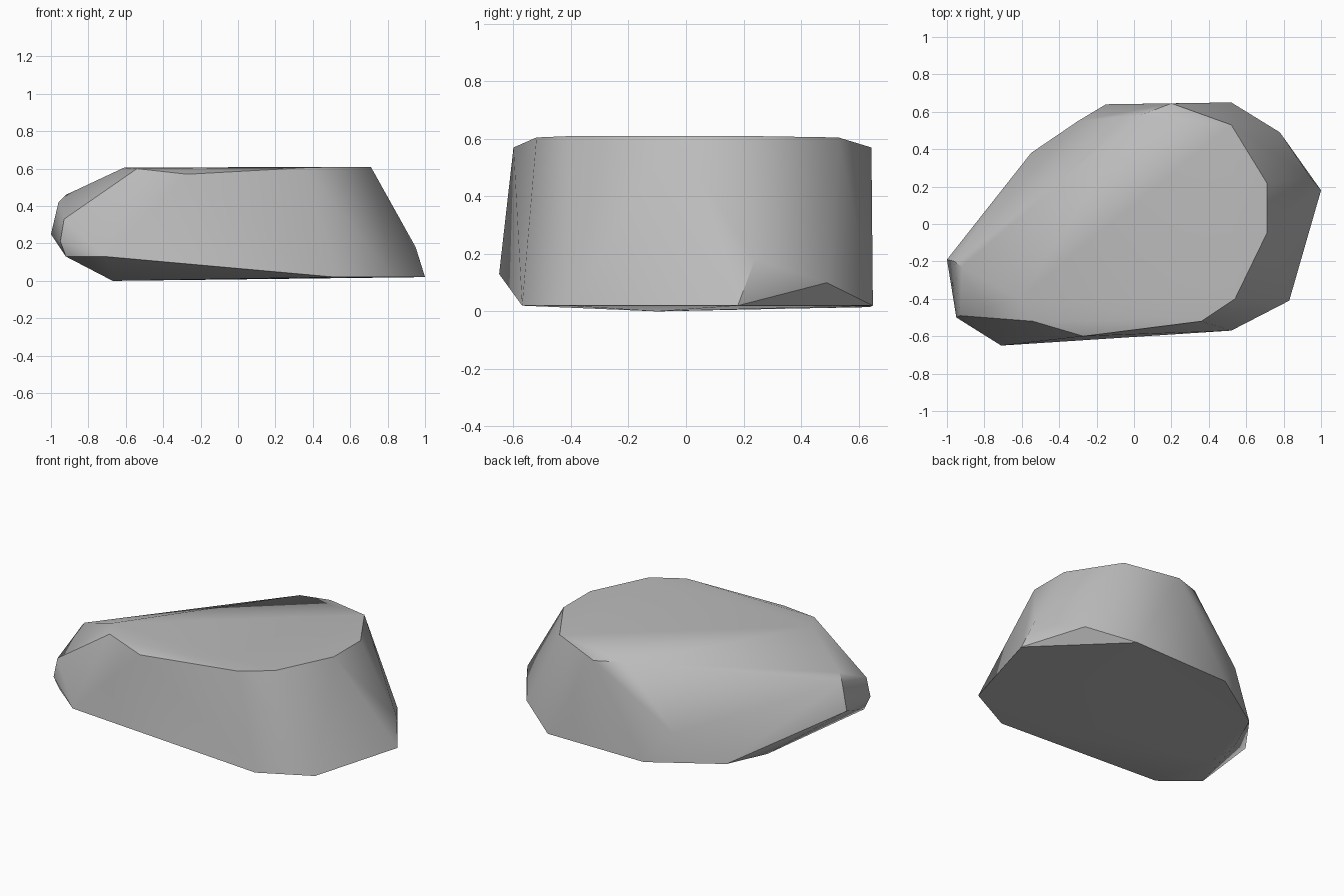
import bpy, bmesh, math

cube = bpy.data.objects.get("Cube")
if cube:
    bpy.data.objects.remove(cube, do_unlink=True)

# Stone colour
mat = bpy.data.materials.new("stone grey")
mat.use_nodes = True
grey = (0.5, 0.5, 0.5, 1)
mat.diffuse_color = grey
mat.node_tree.nodes["Principled BSDF"].inputs["Base Color"].default_value = grey

# Corners of the boulder: flat crown, sloping shoulder, narrow end, base
crown = [(-.54, -.52, .6), (-.27, -.6, .57), (.36, -.52, .605), (.54, -.4, .61),
         (.71, -.05, .61), (.71, .22, .61), (.52, .53, .605), (.2, .645, .57),
         (.03, .58, .58), (-.61, -.4, .605)]
narrow_end = [(-.92, -.23, .46), (-.96, -.2, .42), (-1, -.19, .25),
              (-.93, -.49, .33), (-.95, -.5, .21), (-.92, -.48, .13), (-.71, -.65, .13)]
sides = [(.95, .24, .18), (.78, .49, .1), (-.3, .55, .2)]
base = [(1, .18, .02), (.83, -.41, .02), (.52, -.57, .02), (.52, .65, .02),
        (-.15, .64, .015), (-.55, .38, .01), (-.66, .12, .005), (-.67, -.1, 0)]

# Boulder: convex skin around the corners
bm = bmesh.new()
for co in crown + narrow_end + sides + base:
    bm.verts.new(co)
hull = bmesh.ops.convex_hull(bm, input=bm.verts)
spare = {v for v in hull["geom_interior"] if isinstance(v, bmesh.types.BMVert)}
bmesh.ops.delete(bm, geom=list(spare), context='VERTS')
bmesh.ops.dissolve_limit(bm, angle_limit=math.radians(1), verts=bm.verts, edges=bm.edges)
bmesh.ops.recalc_face_normals(bm, faces=bm.faces)
mesh = bpy.data.meshes.new("boulder")
bm.to_mesh(mesh)
bm.free()
mesh.materials.append(mat)
boulder = bpy.data.objects.new("boulder", mesh)
bpy.context.collection.objects.link(boulder)

# Soft sides with crisp crown and base edges
bpy.ops.object.select_all(action='DESELECT')
boulder.select_set(True)
bpy.context.view_layer.objects.active = boulder
bpy.ops.object.shade_smooth_by_angle(angle=math.radians(40))
